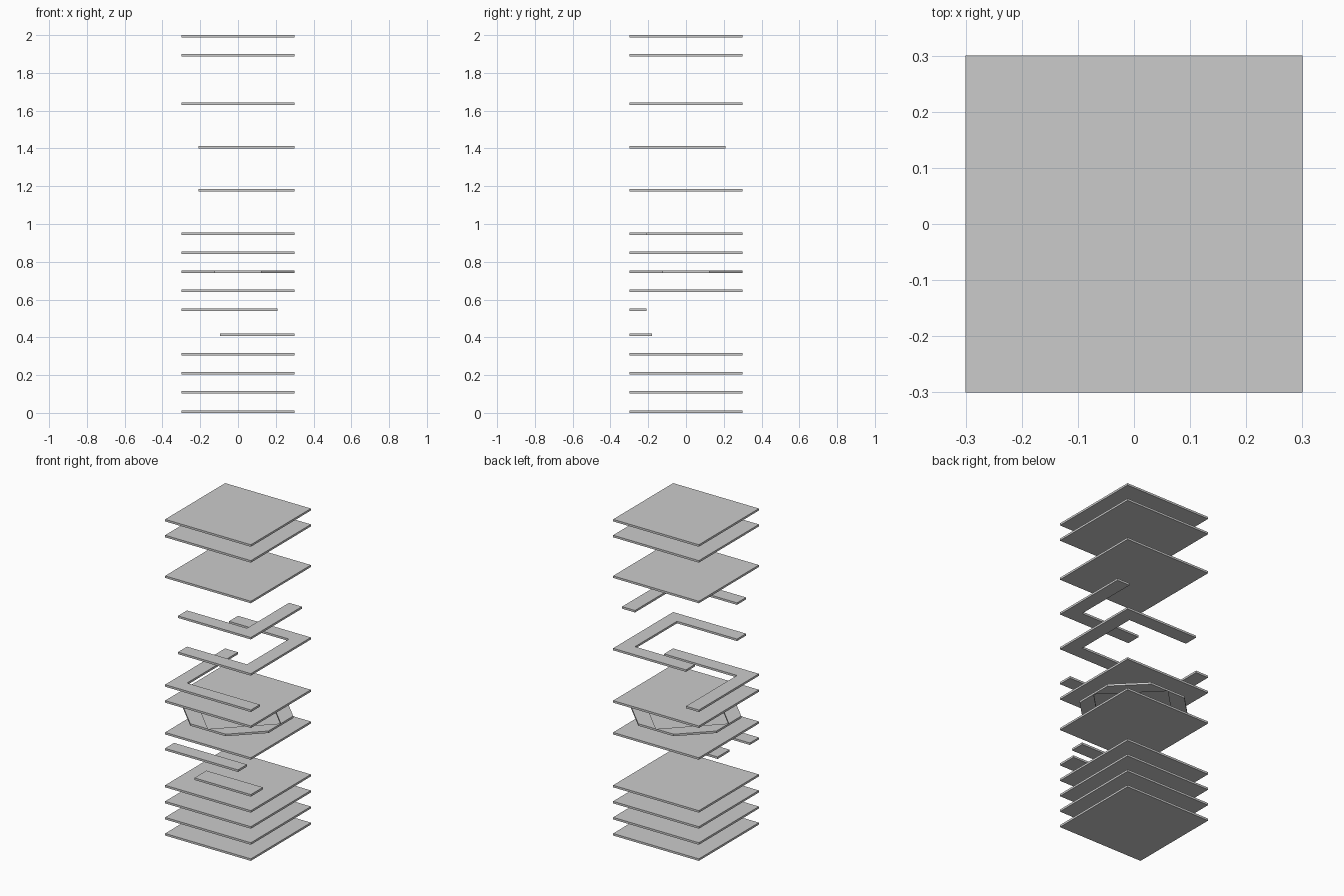
import bpy

if "Cube" in bpy.data.objects:
    bpy.data.objects.remove(bpy.data.objects["Cube"])

T = 0.013   # sheet thickness
H = 0.3     # half width of a sheet
W = 0.21    # inner line of the edge strips
C = 0.124   # half side of the octagon


def slab(name, zc, *outlines):
    """Flat pieces at one level, each extruded from a 2D outline."""
    verts, faces = [], []
    for pts in outlines:
        n, b = len(pts), len(verts)
        verts += [(x, y, zc - T / 2) for x, y in pts]
        verts += [(x, y, zc + T / 2) for x, y in pts]
        faces.append([b + i for i in reversed(range(n))])
        faces.append([b + n + i for i in range(n)])
        for i in range(n):
            j = (i + 1) % n
            faces.append([b + i, b + j, b + n + j, b + n + i])
    mesh = bpy.data.meshes.new(name)
    mesh.from_pydata(verts, [], faces)
    mesh.update()
    obj = bpy.data.objects.new(name, mesh)
    bpy.context.collection.objects.link(obj)
    return obj


def rect(x0, x1, y0, y1):
    return [(x0, y0), (x1, y0), (x1, y1), (x0, y1)]


# full square sheets
levels = [T / 2, 0.1085, 0.210, 0.3115, 0.646, 0.847, 1.636, 1.893, 2 - T / 2]
for i, z in enumerate(levels):
    slab(f"square_sheet_{i + 1}", z, rect(-H, H, -H, H))

# single strips along the front edge
slab("short_front_strip", 0.413, rect(-0.095, H, -H, -0.18))
slab("long_front_strip", 0.545, rect(-H, W, -H, -W))

# octagonal ring: four diagonal strips around a diamond opening
strip = [(0, -H), (C, -H), (H, -C), (H, 0)]
ring = []
for _ in range(4):
    ring.append(strip)
    strip = [(-y, x) for x, y in strip]
slab("octagon_ring", 0.748, *ring)

# corner strip along the front and left edges
slab("left_corner_strip", 0.948,
     [(-H, -H), (H, -H), (H, -W), (-W, -W), (-W, H), (-H, H)])

# three-sided strip open to the left
slab("three_sided_strip", 1.178,
     [(-W, -H), (H, -H), (H, H), (-W, H), (-W, W), (W, W), (W, -W), (-W, -W)])

# corner strip along the front and right edges
slab("right_corner_strip", 1.407,
     [(-W, -H), (H, -H), (H, W), (W, W), (W, -W), (-W, -W)])
